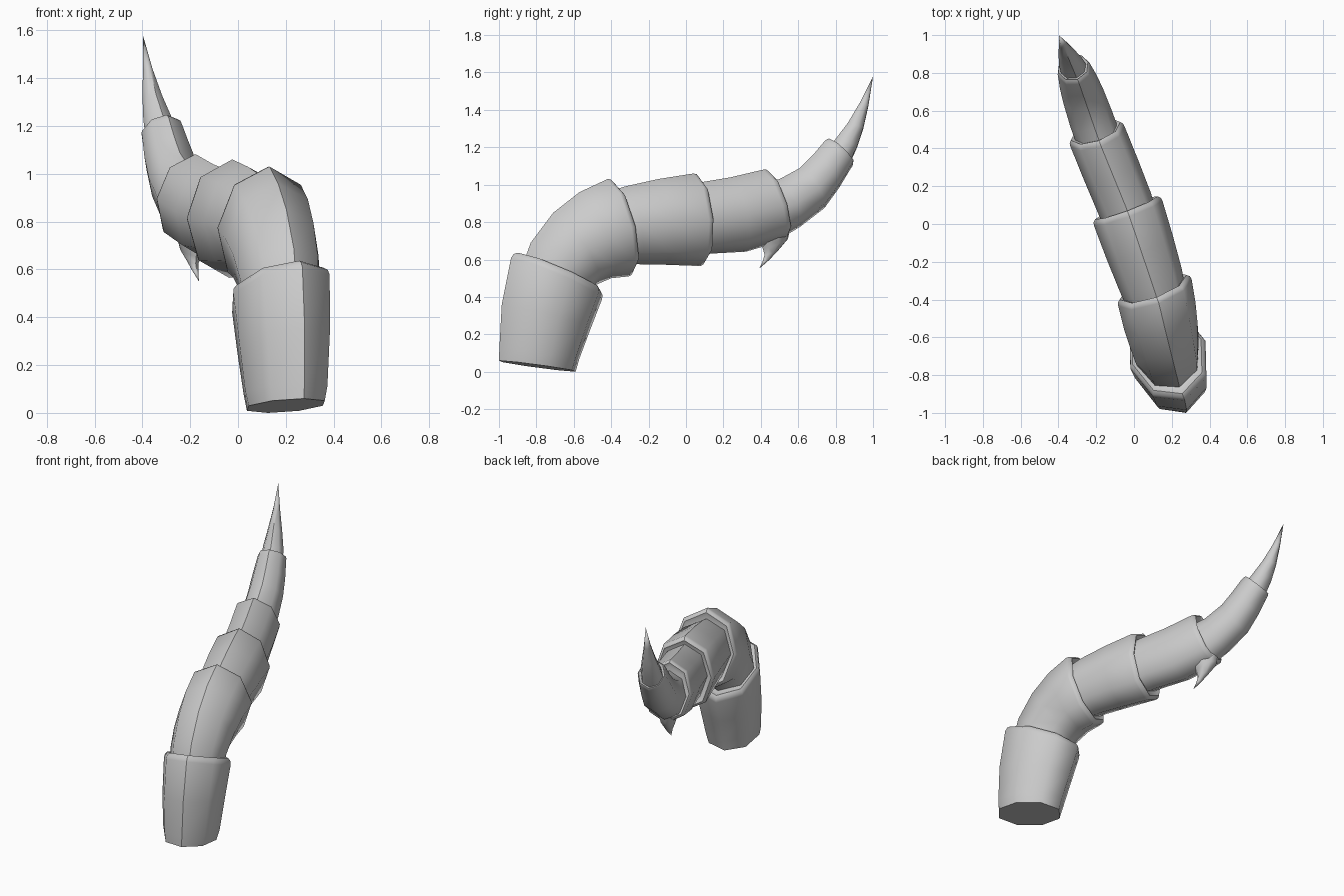
import bpy, bmesh, math
from mathutils import Vector

if "Cube" in bpy.data.objects:
    bpy.data.objects.remove(bpy.data.objects["Cube"])

SIDES = 8
SIDE = Vector((0.938, 0.346, 0))          # sideways direction of the whole tail
PATH = [(-0.79, 0.20), (-0.36, 0.11), (0.085, -0.04), (0.48, -0.20), (0.81, -0.315), (1.0, -0.398)]


def centre_x(y):
    """x of the tail's centre line at a given y"""
    for (y0, x0), (y1, x1) in zip(PATH, PATH[1:]):
        if y <= y1:
            return x0 + (x1 - x0) * max(0, (y - y0) / (y1 - y0))
    return PATH[-1][1]


def section(yt, zt, yb, zb, w):
    """centre, half-height vector and half width from upper and lower profile points"""
    cy = (yt + yb) / 2
    c = Vector((centre_x(cy), cy, (zt + zb) / 2))
    dy = (yt - yb) / 2
    return c, Vector((-0.369 * dy, dy, (zt - zb) / 2)), w


def loft(name, stations, tip=None, roll=0.03):
    secs = [section(*s) for s in stations]
    if roll:                               # rolled-in rim at the open end
        c, u, w = secs[-1]
        n = SIDE.cross(u).normalized()
        if n.dot(c - secs[-2][0]) < 0:
            n = -n
        secs += [(c + n * roll * 0.6, u * 0.98, w * 0.98),
                 (c + n * roll, u * 0.91, w * 0.91),
                 (c + n * roll * 0.5, u * 0.78, w * 0.78)]
    bm = bmesh.new()
    rings = []
    for c, u, w in secs:
        rings.append([bm.verts.new(c + u * math.cos(a) + SIDE * w * math.sin(a))
                      for a in (2 * math.pi * i / SIDES for i in range(SIDES))])
    for r0, r1 in zip(rings, rings[1:]):
        for i in range(SIDES):
            j = (i + 1) % SIDES
            bm.faces.new((r0[i], r0[j], r1[j], r1[i]))
    bm.faces.new(rings[0][::-1])
    if tip:
        p = bm.verts.new((centre_x(tip[0]), *tip))
        for i in range(SIDES):
            bm.faces.new((rings[-1][i], rings[-1][(i + 1) % SIDES], p))
    else:
        bm.faces.new(rings[-1])
    bmesh.ops.recalc_face_normals(bm, faces=bm.faces)
    # smooth shading, with a hard crease along the back ridge and the caps
    for f in bm.faces:
        f.smooth = True
    for e in bm.edges:
        if len(e.link_faces) == 2 and e.calc_face_angle() > math.radians(60):
            e.smooth = False
    for r0, r1 in zip(rings, rings[1:]):
        bm.edges.get((r0[0], r1[0])).smooth = False
    me = bpy.data.meshes.new(name)
    bm.to_mesh(me)
    bm.free()
    ob = bpy.data.objects.new(name, me)
    bpy.context.collection.objects.link(ob)


# Stations: upper y, upper z, lower y, lower z, half width
loft("tail_base", [(-1.0, .06, -.59, .0, .165), (-.998, .12, -.57, .07, .18),
                   (-.985, .36, -.51, .23, .198), (-.935, .61, -.45, .385, .212)], roll=.04)

loft("tail_segment_2", [(-.87, .58, -.56, .36, .165), (-.83, .69, -.52, .43, .178),
                        (-.71, .85, -.47, .47, .19), (-.57, .96, -.40, .50, .202),
                        (-.42, 1.03, -.305, .51, .207)])

loft("tail_segment_3", [(-.42, .96, -.33, .57, .165), (-.33, .99, -.26, .575, .175),
                        (-.15, 1.03, -.10, .572, .186), (.04, 1.06, .075, .565, .193)])

loft("tail_segment_4", [(.0, 1.0, .06, .625, .145), (.09, 1.015, .14, .632, .15),
                        (.24, 1.04, .32, .642, .153), (.41, 1.08, .52, .70, .153)])

loft("tail_segment_5", [(.40, 1.01, .52, .72, .118), (.50, 1.03, .61, .775, .118),
                        (.61, 1.09, .74, .875, .112), (.68, 1.16, .82, .985, .104),
                        (.74, 1.232, .88, 1.085, .092)], roll=.03)

# Stinger at the end
loft("tail_stinger", [(.75, 1.19, .875, 1.11, .072), (.80, 1.245, .915, 1.20, .064),
                      (.865, 1.33, .948, 1.30, .045), (.93, 1.44, .975, 1.42, .022)],
     tip=(1.0, 1.58), roll=0)

# Small barb beneath the fourth segment
loft("tail_barb", [(.39, .70, .56, .77, .06), (.412, .655, .545, .71, .045),
                   (.42, .625, .49, .645, .025), (.41, .59, .445, .598, .013)],
     tip=(.39, .55), roll=0)
